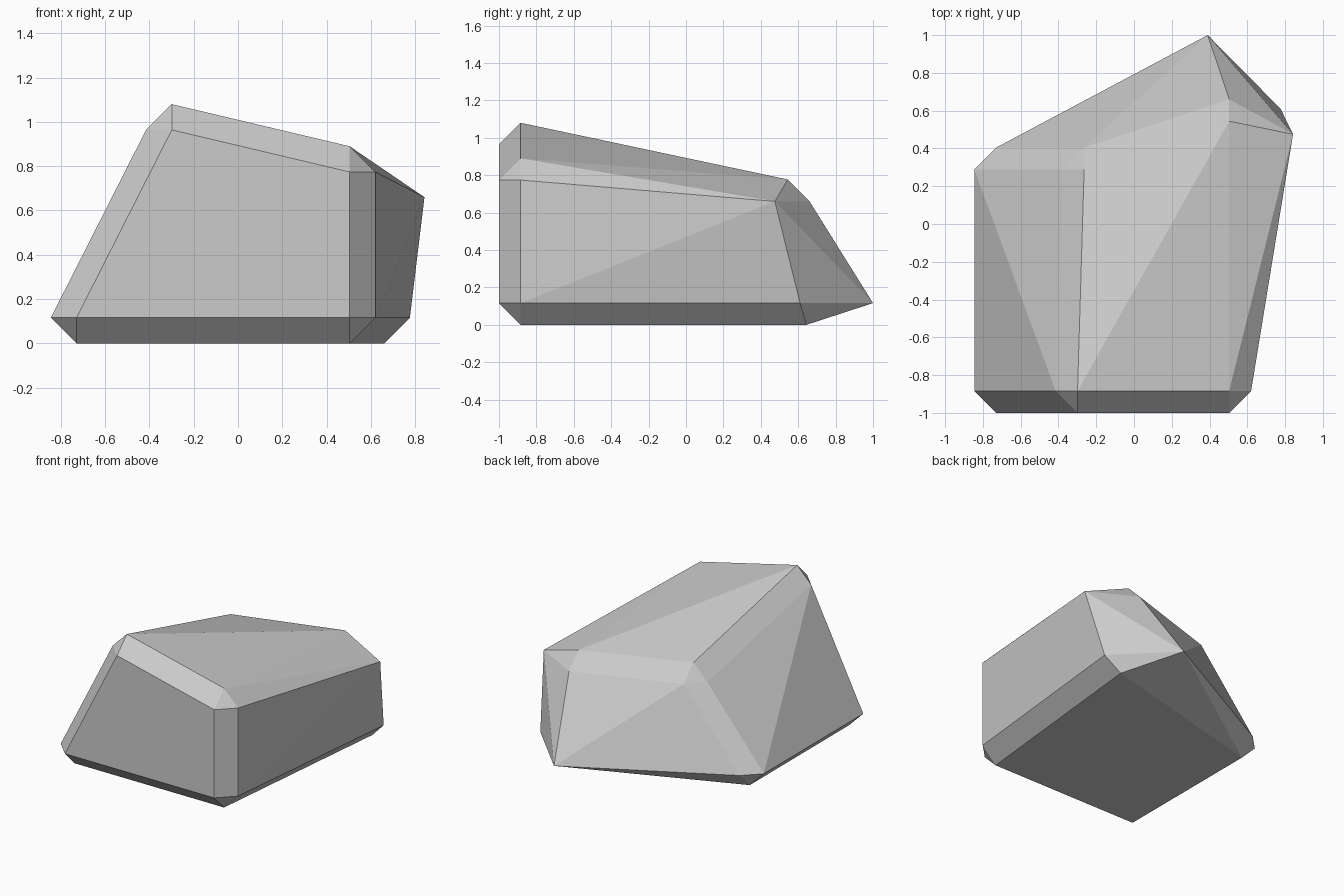
import bpy
import bmesh
from math import radians
from mathutils import Vector

cube = bpy.data.objects.get("Cube")
if cube:
    bpy.data.objects.remove(cube, do_unlink=True)

CHAMFER = 0.116

# Uneven block: side directions of each corner, and its position
CORNERS = {
    (-1, -1, -1): (-0.845, -1.0, 0.0),
    (1, -1, -1): (0.62, -1.0, 0.0),
    (-1, 1, -1): (-0.845, 0.405, 0.0),
    (1, 1, -1): (0.776, 0.76, 0.0),
    (-1, -1, 1): (-0.415, -1.0, 1.08),
    (1, -1, 1): (0.62, -1.0, 0.89),
    (-1, 1, 1): (-0.38, 0.405, 0.79),
    (1, 1, 1): (0.62, 0.66, 0.777),
}

# Chamfer points pulled out of line, by corner and axis
PULLED = {
    ((1, 1, -1), 0): (0.776, 0.61, 0.116),
    ((1, 1, -1), 1): (0.39, 1.0, 0.116),
    ((1, 1, 1), 0): (0.842, 0.475, 0.66),
}


def corner_points(signs, position):
    """Three points that cut a corner, one lying on each adjoining side."""
    for axis in range(3):
        point = Vector(position)
        for other in range(3):
            if other != axis:
                point[other] -= signs[other] * CHAMFER
        yield Vector(PULLED.get((signs, axis), point))


# Grey stone
stone = bpy.data.materials.new("stone_grey")
stone.use_nodes = True
colour = (0.6, 0.6, 0.6, 1.0)
stone.diffuse_color = colour
stone.node_tree.nodes["Principled BSDF"].inputs["Base Color"].default_value = colour

# Rock: faceted skin over the cut corners
bm = bmesh.new()
for signs, position in CORNERS.items():
    for point in corner_points(signs, position):
        bm.verts.new(point)
bmesh.ops.convex_hull(bm, input=bm.verts)
bmesh.ops.dissolve_limit(bm, angle_limit=radians(1), verts=bm.verts, edges=bm.edges)
bmesh.ops.recalc_face_normals(bm, faces=bm.faces)

mesh = bpy.data.meshes.new("rock")
bm.to_mesh(mesh)
bm.free()
mesh.materials.append(stone)
rock = bpy.data.objects.new("rock", mesh)
bpy.context.collection.objects.link(rock)
